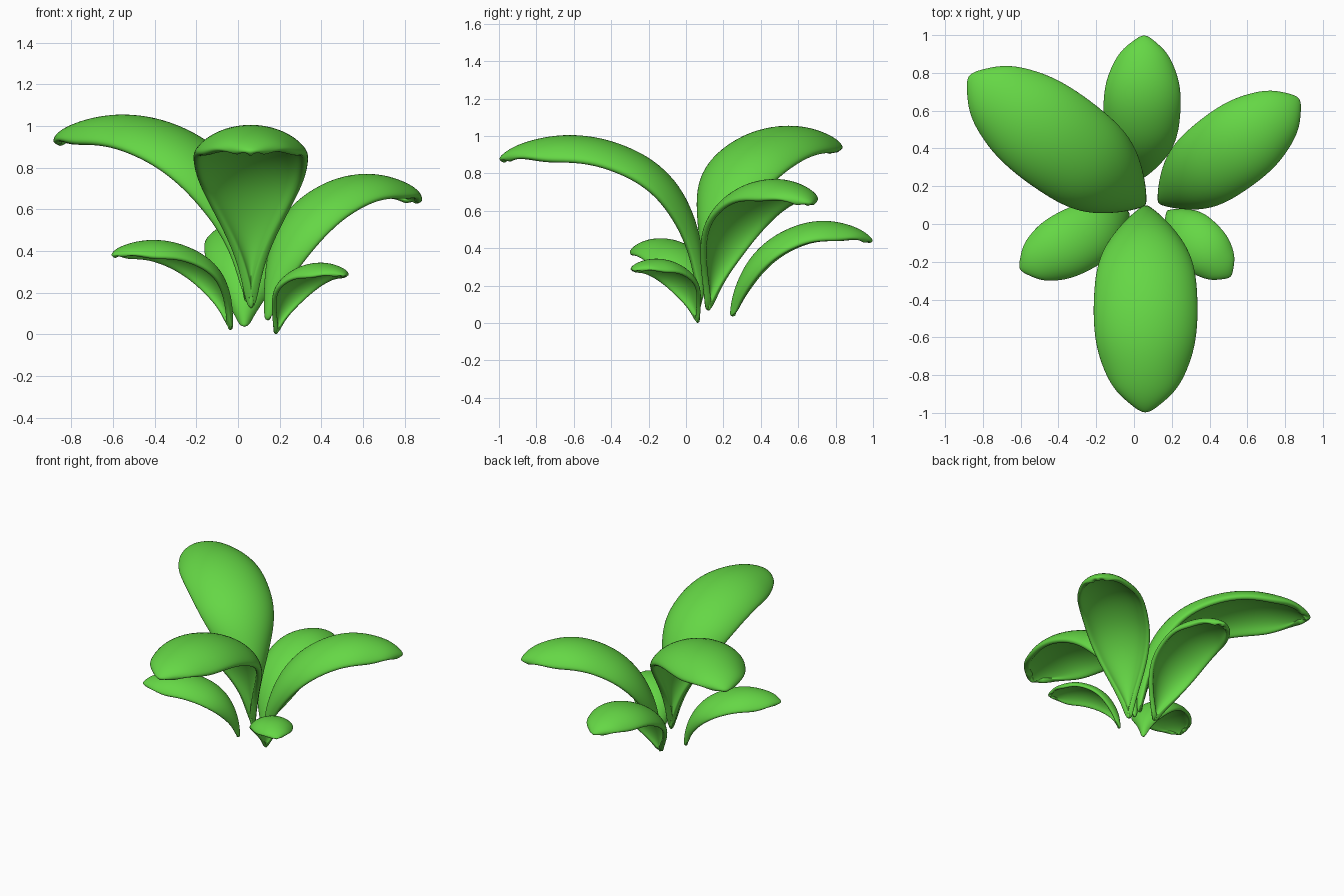
import bpy
import math
from mathutils import Vector

if "Cube" in bpy.data.objects:
    bpy.data.objects.remove(bpy.data.objects["Cube"])

# Shared leaf outline: (forward, height, half width), each as a fraction
STATIONS = [
    (0.00, 0.00, .07), (0.00, .12, .15), (.005, .24, .24), (.02, .38, .40),
    (.055, .53, .61), (.12, .69, .82), (.22, .82, .95), (.34, .91, 1.0),
    (.50, .98, 1.02), (.66, 1.0, .98), (.79, .98, .86), (.89, .945, .68),
    (.955, .905, .50), (.99, .87, .34), (1.005, .845, .20),
]
COLS = 10
ARC = 1.25  # bend of the cross-section in radians

leaf_green = bpy.data.materials.new("leaf_green")
leaf_green.diffuse_color = (0.13, 0.68, 0.06, 1)
leaf_green.use_nodes = True
leaf_green.node_tree.nodes["Principled BSDF"].inputs["Base Color"].default_value = leaf_green.diffuse_color


def make_leaf(name, base, tip, top, half_width, power):
    """Arching leaf, cupped downward, from base point to tip (x, y)."""
    base = Vector(base)
    forward = Vector((tip[0] - base.x, tip[1] - base.y, 0))
    length = forward.length
    forward.normalize()
    side = Vector((forward.y, -forward.x, 0))
    up = Vector((0, 0, 1))
    rib = [(s * length, h ** power * (top - base.z)) for s, h, w in STATIONS]

    verts, faces = [], []
    n = len(rib)
    for i, (s, h) in enumerate(rib):
        a, b = rib[max(i - 1, 0)], rib[min(i + 1, n - 1)]
        tangent = Vector((b[0] - a[0], b[1] - a[1])).normalized()
        inward = forward * tangent.y - up * tangent.x
        w = STATIONS[i][2]
        depth = 0.5 * half_width * min(w, 1) ** 0.6
        if i == 0:
            inward = forward
            depth *= 0.5
        # Blunt tip: the rim falls straight down and flattens out
        t = max(0, (STATIONS[i][0] - .79) / .215)
        inward = (inward * (1 - t) - up * t).normalized()
        depth *= 1 - 0.6 * t
        for j in range(COLS + 1):
            u = (j / COLS * 2 - 1) * ARC
            x = half_width * w * math.sin(u) / math.sin(ARC)
            drop = depth * (1 - math.cos(u)) / (1 - math.cos(ARC))
            back = 0.25 * half_width * t * t * (u / ARC) ** 2  # rounded tip
            verts.append(base + forward * (s - back) + up * h + side * x + inward * drop)
    row = COLS + 1
    for i in range(n - 1):
        for j in range(COLS):
            k = i * row + j
            faces.append((k, k + 1, k + 1 + row, k + row))

    mesh = bpy.data.meshes.new(name)
    mesh.from_pydata(verts, [], faces)
    mesh.materials.append(leaf_green)
    for p in mesh.polygons:
        p.use_smooth = True
    obj = bpy.data.objects.new(name, mesh)
    bpy.context.collection.objects.link(obj)

    # Fleshy thickness with a rounded rim
    shell = obj.modifiers.new("thickness", "SOLIDIFY")
    shell.thickness = 0.15 * half_width
    shell.offset = -1
    smooth = obj.modifiers.new("rounding", "SUBSURF")
    smooth.levels = smooth.render_levels = 2
    return obj


# Large leaves
make_leaf("front_leaf", (.063, .10, .12), (.06, -1.0), 1.013, .283, 1.0)
make_leaf("back_left_leaf", (.06, .10, .15), (-.875, .785), 1.063, .28, 1.0)
# Medium leaves
make_leaf("back_right_leaf", (.13, .11, .065), (.875, .665), .778, .228, 1.3)
make_leaf("back_leaf", (.03, .235, .035), (.055, 1.0), .553, .21, 1.5)
# Small leaves
make_leaf("front_left_leaf", (-.025, .06, .02), (-.605, -.24), .458, .178, 1.2)
make_leaf("front_right_leaf", (.175, .07, 0.0), (.512, -.28), .348, .145, 1.25)
